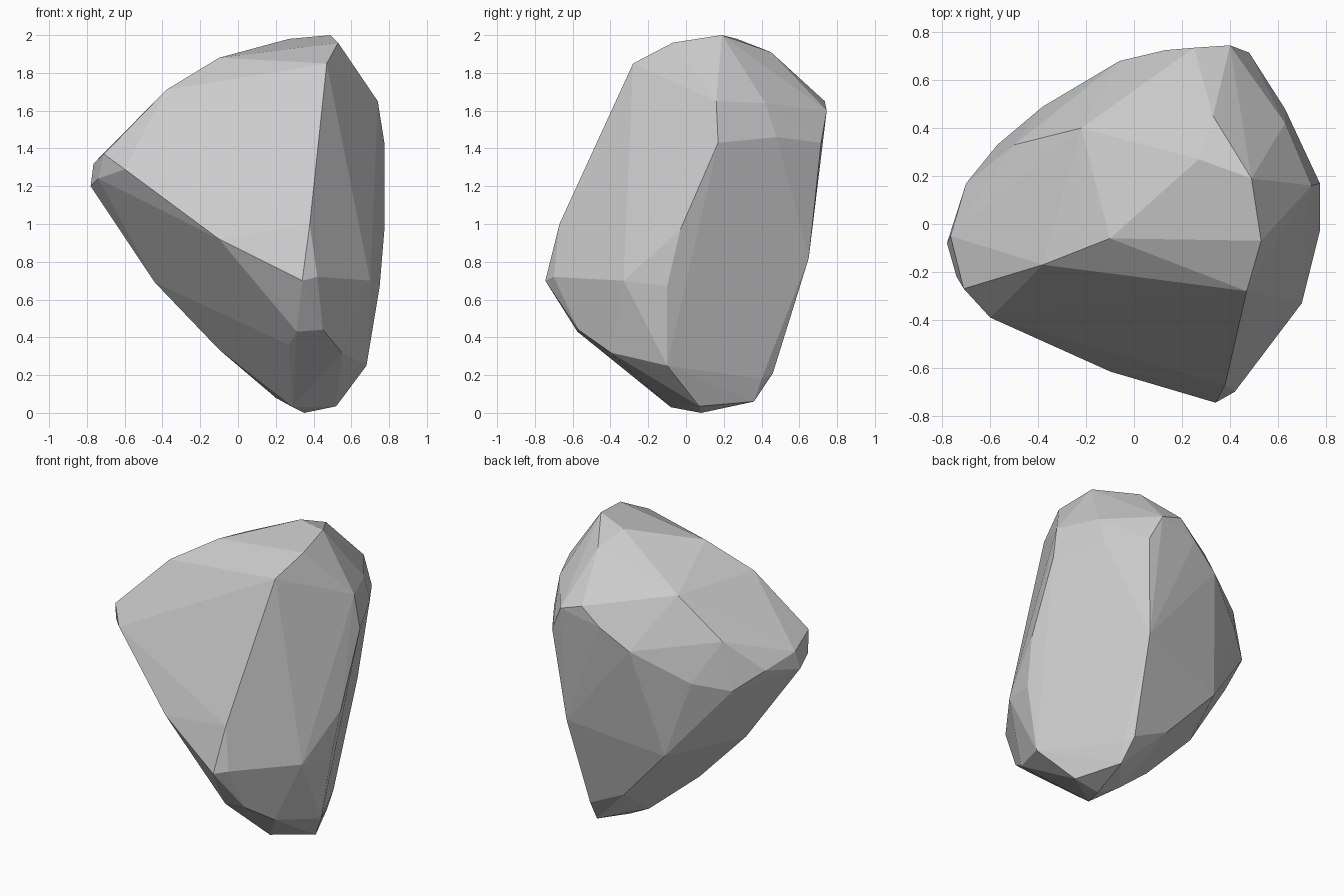
import bpy, bmesh

# Corner points of the faceted boulder, grouped by region
corners = {
    "underside": [(.35, .08, 0), (.52, .07, .035), (.29, -.08, .03), (.38, .46, .21), (.42, .4, .18),
                  (.68, -.1, .25), (.2, .1, .08), (.4, .36, .06), (.55, -.4, .32)],
    "front": [(.27, -.47, .36), (.31, -.575, .43), (.45, -.57, .44), (.34, -.745, .7), (.42, -.7, .72),
              (.7, -.33, .7), (-.1, -.615, .92), (.38, -.67, 1.0), (-.1, 0, .335)],
    "left": [(-.6, -.39, 1.29), (-.71, -.27, 1.37), (-.74, -.22, 1.24), (-.78, -.08, 1.2),
             (-.765, -.05, 1.32), (-.44, 0, .69), (-.7, .17, 1.26), (-.38, .49, 1.21), (-.57, .33, 1.15)],
    "back": [(-.06, .68, 1.41), (.13, .725, 1.54), (.25, .735, 1.65), (.4, .745, 1.6), (.48, .715, 1.43),
             (.63, .48, 1.46), (.42, .65, .82), (-.2, .51, .69), (.13, .46, .33)],
    "right": [(.775, -.03, .97), (.775, .17, 1.43), (.75, -.1, .67), (.74, .16, 1.65), (.63, .42, 1.64)],
    "top": [(.47, -.28, 1.85), (.53, -.07, 1.96), (.49, .19, 2.0), (.27, .27, 1.98), (.33, .45, 1.91),
            (-.1, -.06, 1.88), (-.38, -.17, 1.71), (-.22, .4, 1.72), (-.5, .33, 1.46)],
}

# Wrap the corners in a convex shell and merge nearly flat triangles into facets
bm = bmesh.new()
for region in corners.values():
    for co in region:
        bm.verts.new(co)
bmesh.ops.convex_hull(bm, input=bm.verts[:])
inside = [v for v in bm.verts if not v.link_faces]
bmesh.ops.delete(bm, geom=inside, context='VERTS')
bmesh.ops.recalc_face_normals(bm, faces=bm.faces[:])
bmesh.ops.dissolve_limit(bm, angle_limit=0.05, verts=bm.verts[:], edges=bm.edges[:])

mesh = bpy.data.meshes.new("boulder")
bm.to_mesh(mesh)
bm.free()
boulder = bpy.data.objects.new("boulder", mesh)
bpy.context.collection.objects.link(boulder)
